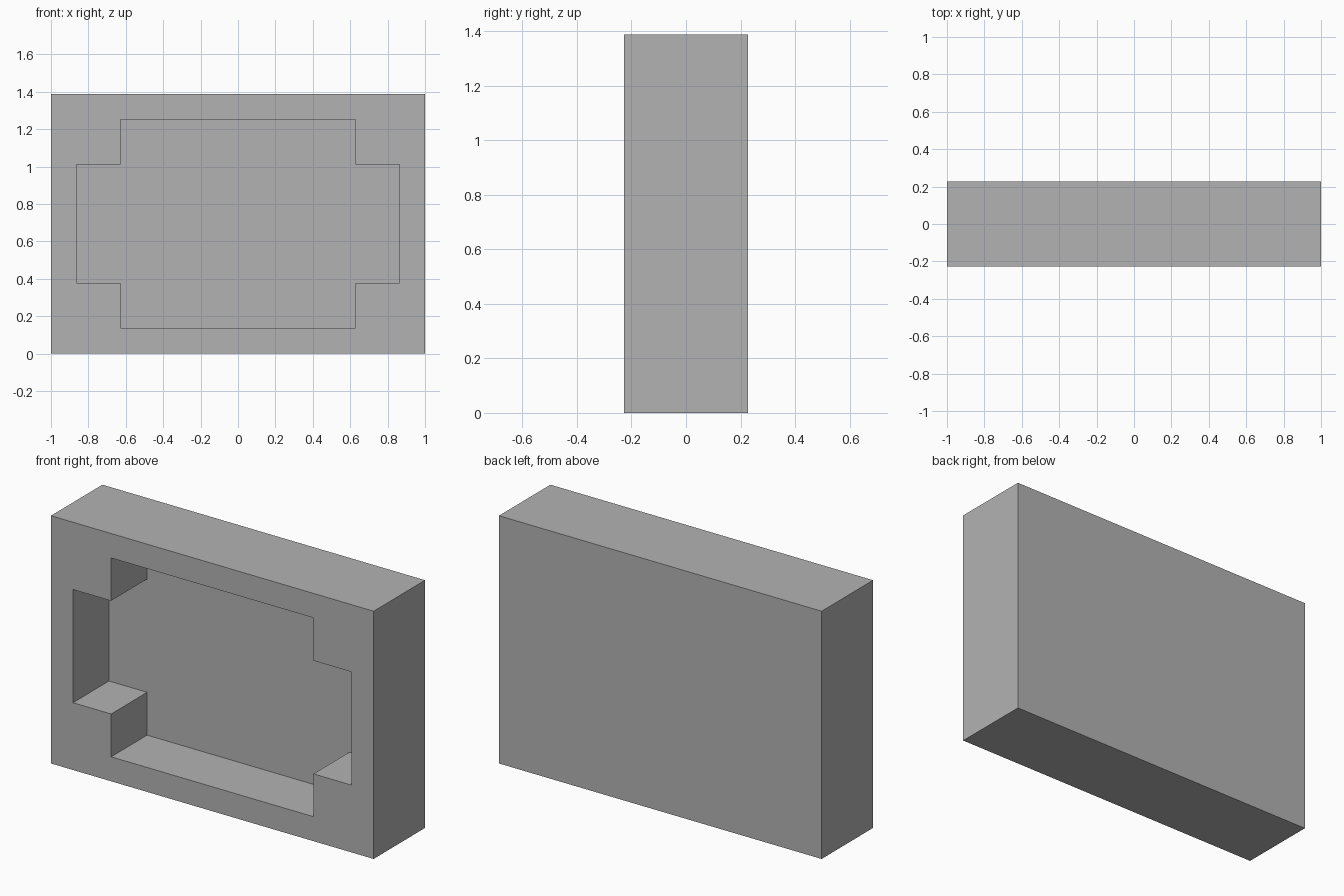
import bpy
import bmesh
from mathutils import Vector

WIDTH, DEPTH, HEIGHT = 2.0, 0.455, 1.388
WALL = 0.137          # rim and back panel thickness
NOTCH_X, NOTCH_Z = 0.236, 0.24

cube = bpy.data.objects.get("Cube")
if cube:
    bpy.data.objects.remove(cube, do_unlink=True)

grey = bpy.data.materials.new("plain grey")
grey.use_nodes = True
colour = (0.45, 0.45, 0.45, 1)
grey.diffuse_color = colour
grey.node_tree.nodes["Principled BSDF"].inputs["Base Color"].default_value = colour

bm = bmesh.new()
front, back, floor = -DEPTH / 2, DEPTH / 2, DEPTH / 2 - WALL
mid = HEIGHT / 2


def ring(points, y):
    return [bm.verts.new((x, y, mid + z)) for x, z in points]


def walls(a, b):
    for i in range(len(a)):
        j = (i + 1) % len(a)
        bm.faces.new((a[i], a[j], b[j], b[i]))


# Outer block: sides and back
w, h = WIDTH / 2, HEIGHT / 2
block = [(-w, -h), (w, -h), (w, h), (-w, h)]
outer_front, outer_back = ring(block, front), ring(block, back)
walls(outer_front, outer_back)
bm.faces.new(outer_back)

# Recess: rectangle with a square notch at every corner
px, pz = w - WALL, h - WALL
nx, nz = px - NOTCH_X, pz - NOTCH_Z
recess = []
for sx, sz in ((-1, -1), (1, -1), (1, 1), (-1, 1)):
    corner = [(sx * px, sz * nz), (sx * nx, sz * nz), (sx * nx, sz * pz)]
    recess += corner if sx * sz > 0 else corner[::-1]
inner_front, inner_floor = ring(recess, front), ring(recess, floor)
walls(inner_front, inner_floor)
bm.faces.new(inner_floor)

# Front rim: one face per corner and one per side
for i in range(4):
    j = (i + 1) % 4
    bm.faces.new([outer_front[i]] + inner_front[3 * i:3 * i + 3][::1])
    bm.faces.new((outer_front[i], outer_front[j],
                  inner_front[3 * j], inner_front[3 * i + 2]))

bmesh.ops.recalc_face_normals(bm, faces=bm.faces[:])
mesh = bpy.data.meshes.new("recessed_block")
bm.to_mesh(mesh)
bm.free()
mesh.materials.append(grey)
block_object = bpy.data.objects.new("recessed_block", mesh)
bpy.context.scene.collection.objects.link(block_object)
